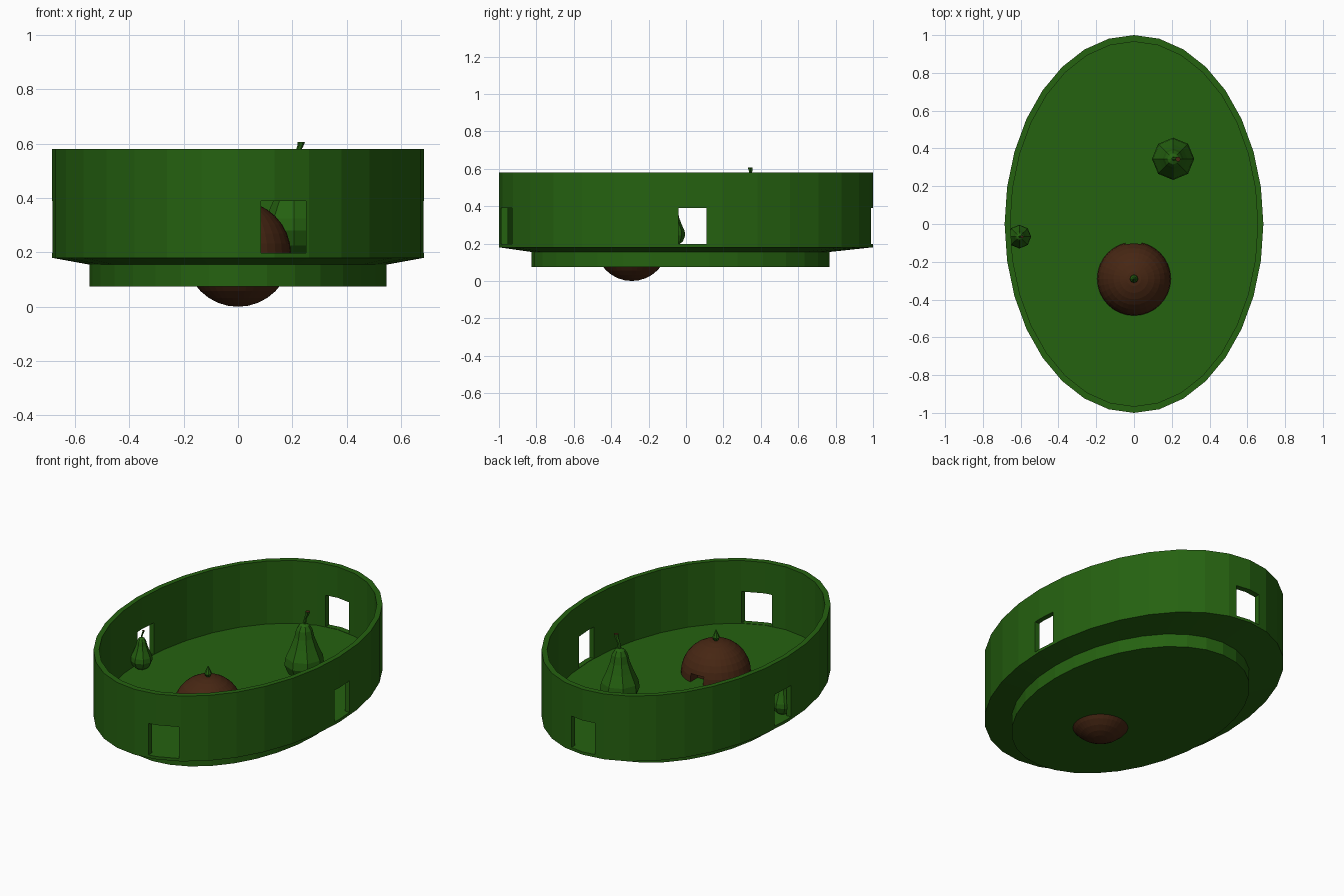
import bpy, bmesh, math

if "Cube" in bpy.data.objects:
    bpy.data.objects.remove(bpy.data.objects["Cube"])


def material(name, rgb):
    m = bpy.data.materials.new(name)
    m.diffuse_color = (*rgb, 1)
    m.use_nodes = True
    m.node_tree.nodes["Principled BSDF"].inputs["Base Color"].default_value = m.diffuse_color
    return m


GREEN = material("leaf green", (0.0185, 0.122, 0.0052))
BROWN = material("bark brown", (0.062, 0.0195, 0.0065))


def add(name, bm, mat):
    bmesh.ops.recalc_face_normals(bm, faces=bm.faces)
    me = bpy.data.meshes.new(name)
    bm.to_mesh(me)
    bm.free()
    me.materials.append(mat)
    ob = bpy.data.objects.new(name, me)
    bpy.context.collection.objects.link(ob)
    return ob


def rings(name, sections, sides, mat, loc=(0, 0, 0), scale=1.0):
    """Skin elliptical rings (cx, cy, z, rx, ry) and cap both ends."""
    bm = bmesh.new()
    loops = []
    for cx, cy, z, rx, ry in sections:
        loops.append([bm.verts.new((cx + rx * math.cos(a), cy + ry * math.sin(a), z))
                      for a in (2 * math.pi * i / sides for i in range(sides))])
    for a, b in zip(loops, loops[1:]):
        for i in range(sides):
            j = (i + 1) % sides
            bm.faces.new((a[i], a[j], b[j], b[i]))
    bm.faces.new(loops[0])
    bm.faces.new(loops[-1])
    bmesh.ops.scale(bm, vec=(scale,) * 3, verts=bm.verts)
    bmesh.ops.translate(bm, vec=loc, verts=bm.verts)
    return add(name, bm, mat)


def cut(target, lo, hi):
    """Remove a box between two corners from the target."""
    bm = bmesh.new()
    bmesh.ops.create_cube(bm, size=1)
    for v in bm.verts:
        v.co = [l + (c + 0.5) * (h - l) for c, l, h in zip(v.co, lo, hi)]
    cutter = add("cutter", bm, target.data.materials[0])
    mod = target.modifiers.new("opening", 'BOOLEAN')
    mod.operation = 'DIFFERENCE'
    mod.solver = 'EXACT'
    mod.object = cutter
    bpy.context.view_layer.objects.active = target
    bpy.ops.object.modifier_apply(modifier=mod.name)
    bpy.data.objects.remove(cutter)


# Oval walled tray with a sloping underside
tray = rings("oval_tray", [
    (0, -0.03, 0.155, 0.547, 0.797),
    (0, 0, 0.18, 0.685, 1.0),
    (0, 0, 0.58, 0.685, 1.0),
    (0, 0, 0.58, 0.655, 0.965),
    (0, 0, 0.195, 0.655, 0.965)], 32, GREEN)

# Window openings: one through both sides, one front, one back
Z0, Z1 = 0.197, 0.39
cut(tray, (-0.8, -0.04, Z0), (0.8, 0.11, Z1))
cut(tray, (0.085, -1.1, Z0), (0.25, -0.85, Z1))
cut(tray, (-0.075, 0.9, Z0), (0.085, 1.1, Z1))

# Plinth under the tray
rings("base", [(0, -0.03, 0.075, 0.547, 0.797),
               (0, -0.03, 0.157, 0.547, 0.797)], 32, GREEN)

# Round brown fruit set through the floor, with a small doorway at the back
bm = bmesh.new()
bmesh.ops.create_uvsphere(bm, u_segments=32, v_segments=16, radius=0.195)
bmesh.ops.translate(bm, vec=(0, -0.29, 0.195), verts=bm.verts)
fruit = add("round_fruit", bm, BROWN)
cut(fruit, (-0.045, -0.17, 0.19), (0.04, 0.0, 0.245))

# Pointed sprout on the round fruit
rings("sprout", [(0, 0, 0, 0.008, 0.008), (0, 0, 0.025, 0.022, 0.022),
                 (0, 0, 0.07, 0.002, 0.002)], 8, GREEN, (0, -0.29, 0.382))

# Two pears with bent stems
BODY = [(0, 0.055), (0.03, 0.09), (0.085, 0.112), (0.13, 0.106), (0.195, 0.077),
        (0.25, 0.056), (0.295, 0.046), (0.322, 0.03), (0.332, 0.01)]
for label, loc, s in (("large", (0.207, 0.345, 0.195), 1.0),
                      ("small", (-0.607, -0.067, 0.195), 0.56)):
    rings(label + "_pear", [(0, 0, z, r, r) for z, r in BODY], 8, GREEN, loc, s)
    stem = rings(label + "_pear_stem", [
        (0, 0, 0.32, 0.01, 0.01), (0.008, 0, 0.365, 0.009, 0.009),
        (0.022, 0, 0.395, 0.011, 0.011), (0.026, -0.002, 0.412, 0.014, 0.014)],
        6, GREEN, loc, s)
    # Brown cut end of the stem
    stem.data.materials.append(BROWN)
    top = max(stem.data.polygons, key=lambda p: p.center.z)
    top.material_index = 1
